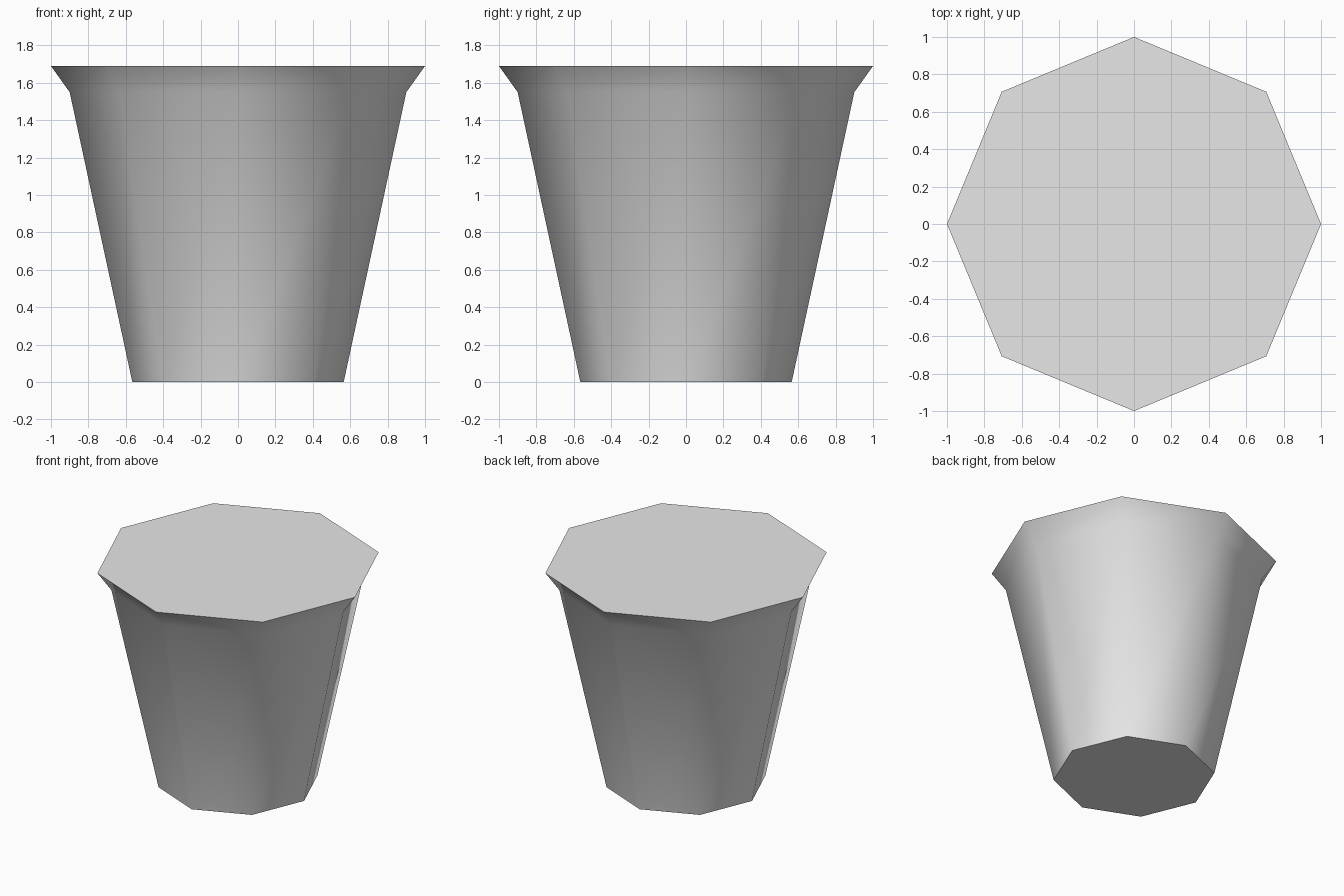
import bpy
import bmesh
from math import cos, sin, pi, radians

cube = bpy.data.objects.get("Cube")
if cube:
    bpy.data.objects.remove(cube, do_unlink=True)

SIDES = 8
PROFILE = [(0.565, 0.0), (0.90, 1.55), (1.0, 1.69)]  # radius, height

# Light grey material
grey = bpy.data.materials.new("light_grey")
grey.use_nodes = True
colour = (0.8, 0.8, 0.8, 1.0)
grey.diffuse_color = colour
grey.node_tree.nodes["Principled BSDF"].inputs["Base Color"].default_value = colour

# Tapered eight-sided cup with a flared rim, closed at both ends
bm = bmesh.new()
rings = [[bm.verts.new((r * cos(2 * pi * i / SIDES), r * sin(2 * pi * i / SIDES), z))
          for i in range(SIDES)] for r, z in PROFILE]
for low, high in zip(rings, rings[1:]):
    for i in range(SIDES):
        j = (i + 1) % SIDES
        bm.faces.new((low[i], low[j], high[j], high[i]))
bm.faces.new(rings[0][::-1])
bm.faces.new(rings[-1])

mesh = bpy.data.meshes.new("flared_cup")
bm.to_mesh(mesh)
bm.free()
mesh.materials.append(grey)
cup = bpy.data.objects.new("flared_cup", mesh)
bpy.context.collection.objects.link(cup)

# Smooth walls, sharp cap edges
bpy.ops.object.select_all(action="DESELECT")
cup.select_set(True)
bpy.context.view_layer.objects.active = cup
bpy.ops.object.shade_smooth_by_angle(angle=radians(60))
